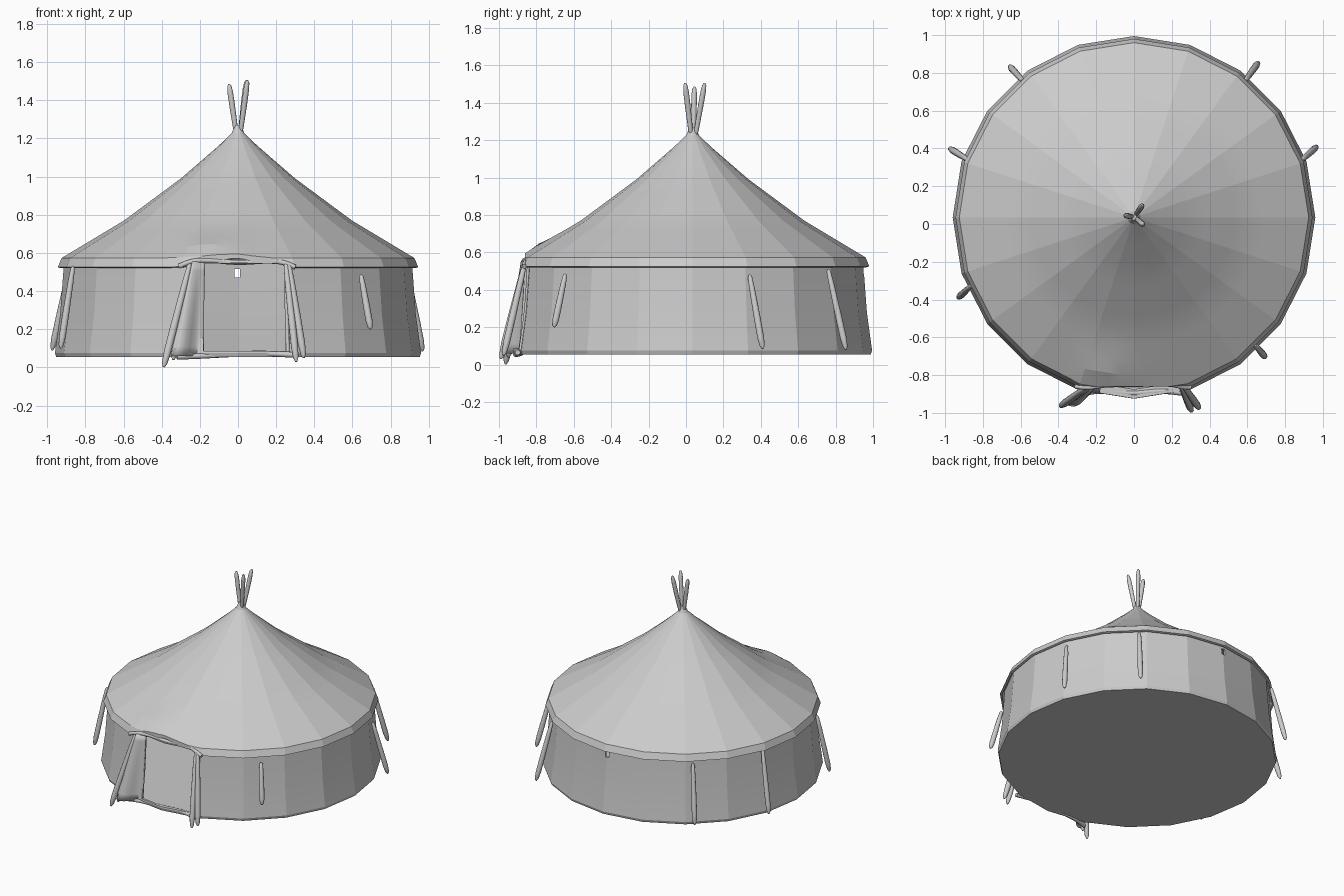
import bpy, bmesh, math
from mathutils import Vector

if "Cube" in bpy.data.objects:
    bpy.data.objects.remove(bpy.data.objects["Cube"])

CY = 0.035  # tent axis in y


def finish(name, bm, angle=None):
    bmesh.ops.recalc_face_normals(bm, faces=bm.faces)
    me = bpy.data.meshes.new(name)
    bm.to_mesh(me)
    bm.free()
    ob = bpy.data.objects.new(name, me)
    bpy.context.collection.objects.link(ob)
    if angle:
        bpy.ops.object.select_all(action='DESELECT')
        ob.select_set(True)
        bpy.context.view_layer.objects.active = ob
        bpy.ops.object.shade_smooth_by_angle(angle=math.radians(angle))
    return ob


def lathe(profile, sides):
    """Closed solid of revolution around z; both profile ends are capped."""
    bm = bmesh.new()
    rings = [[bm.verts.new((r * math.cos(2 * math.pi * i / sides),
                            r * math.sin(2 * math.pi * i / sides), z))
              for i in range(sides)] for r, z in profile]
    for a, b in zip(rings, rings[1:]):
        for i in range(sides):
            j = (i + 1) % sides
            bm.faces.new((a[i], a[j], b[j], b[i]))
    bm.faces.new(rings[0])
    bm.faces.new(rings[-1])
    return bm


def spindle(name, a, b, r=0.017):
    """Pole with tapered rounded ends running from a to b."""
    a, b = Vector(a), Vector(b)
    d = b - a
    L = d.length
    shape = [(0.25, 0), (0.65, 0.03), (0.85, 0.2), (1, 0.6), (1, 0.85), (0.75, 0.96), (0.3, 1)]
    bm = lathe([(k * r, t * L) for k, t in shape], 10)
    rot = d.to_track_quat('Z', 'Y')
    for v in bm.verts:
        v.co = rot @ v.co + a
    return finish(name, bm, 50)


def box(name, lo, hi):
    bm = bmesh.new()
    bmesh.ops.create_cube(bm, size=1)
    for v in bm.verts:
        v.co = [l + (c + 0.5) * (h - l) for c, l, h in zip(v.co, lo, hi)]
    ob = finish(name, bm)
    ob.hide_render = True
    ob.hide_viewport = True
    return ob


def cut(ob, cutter):
    m = ob.modifiers.new("cut", 'BOOLEAN')
    m.operation = 'DIFFERENCE'
    m.solver = 'EXACT'
    m.object = cutter


# Wall shell with floor
bm = lathe([(0.01, 0.055), (0.953, 0.055), (0.96, 0.075), (0.932, 0.28), (0.912, 0.55),
            (0.897, 0.55), (0.917, 0.28), (0.942, 0.08), (0.01, 0.08)], 20)
for v in bm.verts:
    v.co.y += CY
wall = finish("wall", bm, 8)

# Roof shell with hanging rim and a bulge over the door
bm = lathe([(0.014, 1.27), (0.035, 1.225), (0.1, 1.163), (0.3, 0.99), (0.6, 0.768),
            (0.925, 0.573), (0.945, 0.525), (0.93, 0.52), (0.9, 0.565),
            (0.6, 0.748), (0.3, 0.968), (0.01, 1.2)], 20)
bmesh.ops.subdivide_edges(bm, edges=[e for e in bm.edges if e.calc_length() > 0.09],
                          cuts=3, use_grid_fill=True)
for v in bm.verts:
    v.co.y += CY
    d2 = ((v.co.x + 0.15) / 0.13) ** 2 + ((v.co.y + 0.78) / 0.09) ** 2
    v.co.z += 0.025 * math.exp(-d2)
roof = finish("roof", bm, 8)

# Door opening, trimmed rim over it, and small hole at the back
door = box("door_cutter", (-0.18, -1.1, 0.085), (0.25, -0.7, 0.545))
rim_cut = box("rim_cutter", (-0.24, -1.1, 0.3), (0.26, -0.86, 0.7))
hole = box("hole_cutter", (-0.018, 0.85, 0.47), (0.01, 1.1, 0.515))
cut(wall, door)
cut(wall, hole)
cut(roof, door)
cut(roof, rim_cut)


# Rolled cloth edges around the door
def tube(name, pts, r):
    cu = bpy.data.curves.new(name, 'CURVE')
    cu.dimensions = '3D'
    cu.bevel_depth = r
    cu.bevel_resolution = 2
    cu.use_fill_caps = True
    cu.resolution_u = 6
    sp = cu.splines.new('BEZIER')
    sp.bezier_points.add(len(pts) - 1)
    for p, co in zip(sp.bezier_points, pts):
        p.co = co
        p.handle_left_type = p.handle_right_type = 'AUTO'
    bpy.context.collection.objects.link(bpy.data.objects.new(name, cu))


tube("door_lintel", [(-0.31, -0.86, 0.53), (-0.24, -0.865, 0.555), (-0.17, -0.855, 0.56),
                     (0, -0.85, 0.55), (0.2, -0.85, 0.555), (0.25, -0.86, 0.545),
                     (0.3, -0.865, 0.525)], 0.013)
tube("door_sill", [(-0.32, -0.91, 0.055), (-0.2, -0.885, 0.06), (0, -0.895, 0.07),
                   (0.15, -0.885, 0.072), (0.3, -0.9, 0.065)], 0.015)
tube("door_jamb", [(0.252, -0.84, 0.54), (0.255, -0.855, 0.3), (0.262, -0.885, 0.07)], 0.01)

# Door flap pulled out to the left
bm = bmesh.new()
N, M = 6, 10
grid = []
for j in range(M + 1):
    t = j / M
    inner = Vector((-0.175, -0.85, 0.555)).lerp(Vector((-0.18, -0.885, 0.06)), t)
    outer = Vector((-0.24, -0.875, 0.555)).lerp(Vector((-0.345, -0.955, 0.06)), t)
    row = []
    for i in range(N + 1):
        s = i / N
        p = inner.lerp(outer, s)
        p.y += 0.02 * t * math.sin(s * math.pi * 2)
        row.append(bm.verts.new(p))
    grid.append(row)
for j in range(M):
    for i in range(N):
        bm.faces.new((grid[j][i], grid[j][i + 1], grid[j + 1][i + 1], grid[j + 1][i]))
flap = finish("door_flap", bm, 60)
m = flap.modifiers.new("thickness", 'SOLIDIFY')
m.thickness = 0.015
m.offset = 0

# Guy poles leaning on the wall and at the door
guys = [((0.645, -0.645, 0.485), (0.695, -0.705, 0.2)),
        ((0.89, 0.34, 0.48), (0.968, 0.41, 0.085)),
        ((0.59, 0.76, 0.51), (0.658, 0.855, 0.08)),
        ((-0.59, 0.76, 0.51), (-0.658, 0.835, 0.09)),
        ((-0.88, 0.34, 0.53), (-0.975, 0.4, 0.09)),
        ((-0.865, -0.33, 0.53), (-0.93, -0.39, 0.1))]
for i, (a, b) in enumerate(guys):
    spindle(f"guy_pole_{i + 1}", a, b, 0.018)
spindle("door_pole_left", (-0.25, -0.865, 0.55), (-0.39, -0.965, 0.002), 0.02)
spindle("door_pole_left_inner", (-0.24, -0.87, 0.5), (-0.34, -0.95, 0.04), 0.02)
spindle("door_pole_right", (0.25, -0.86, 0.55), (0.305, -0.99, 0.03), 0.019)
spindle("door_pole_right_outer", (0.265, -0.86, 0.55), (0.345, -0.975, 0.05), 0.019)

# Crossed poles at the peak
for i, tip in enumerate([(0.045, 0.1, 1.505), (-0.047, 0.045, 1.485), (0.05, -0.005, 1.505)]):
    base = Vector((0.002, 0.037, 1.2))
    off = (Vector(tip) - base) * Vector((0.15, 0.15, 0))
    spindle(f"peak_pole_{i + 1}", base + off, tip, 0.015)
